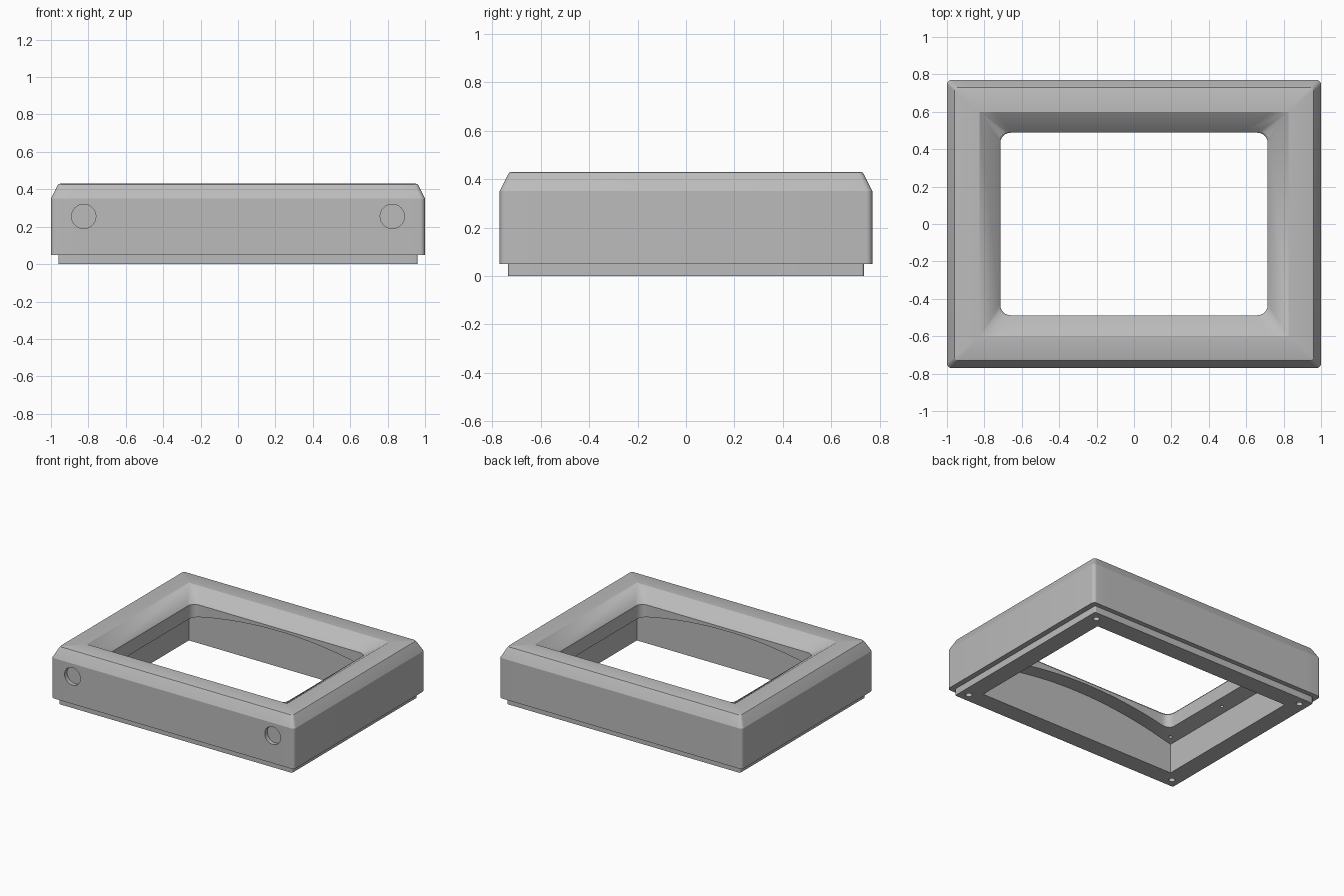
import bpy, bmesh
from math import pi, sin, cos
from mathutils import Matrix, Vector

cube = bpy.data.objects.get("Cube")
if cube:
    bpy.data.objects.remove(cube, do_unlink=True)

# One plain grey plastic
grey = bpy.data.materials.new("plain_grey")
grey.use_nodes = True
grey.diffuse_color = (0.5, 0.5, 0.5, 1)
grey.node_tree.nodes["Principled BSDF"].inputs["Base Color"].default_value = (0.5, 0.5, 0.5, 1)

CORNER_STEPS = 6
LONG_STEPS = 20


def ceiling(x):
    """Arched underside, highest at the middle of the long sides."""
    return 0.33 - 0.16 * x * x


def ring(hx, hy, r):
    """Rounded rectangle outline with the long sides subdivided."""
    pts = []
    for i, (sx, sy) in enumerate([(1, 1), (-1, 1), (-1, -1), (1, -1)]):
        for k in range(CORNER_STEPS + 1):
            a = pi / 2 * (i + k / CORNER_STEPS)
            pts.append((sx * (hx - r) + r * cos(a), sy * (hy - r) + r * sin(a)))
        if i in (0, 2):
            for k in range(1, LONG_STEPS):
                pts.append((sx * (hx - r) * (1 - 2 * k / LONG_STEPS), sy * hy))
    return pts


# Cross-section of the frame: half width, half depth, corner radius, height
section = [
    (0.96, 0.735, 0.01, 0.0),        # bottom lip
    (0.96, 0.735, 0.01, 0.05),
    (1.0, 0.77, 0.025, 0.05),        # outer wall
    (1.0, 0.77, 0.025, 0.35),
    (0.965, 0.735, 0.02, 0.42),      # outer chamfer, softened at the top
    (0.96, 0.73, 0.02, 0.427),
    (0.952, 0.722, 0.02, 0.43),
    (0.825, 0.6, 0.0, 0.43),         # inner slope down to the window
    (0.722, 0.495, 0.06, 0.36),
    (0.715, 0.488, 0.055, 0.35),     # window wall
    (0.715, 0.488, 0.055, ceiling),
    (0.825, 0.6, 0.0, ceiling),      # cavity
    (0.825, 0.6, 0.0, 0.0),
]

bm = bmesh.new()
loops = []
for hx, hy, r, z in section:
    loops.append([bm.verts.new((x, y, z(x) if callable(z) else z))
                  for x, y in ring(hx, hy, r)])
for a, b in zip(loops, loops[1:] + loops[:1]):
    n = len(a)
    for i in range(n):
        j = (i + 1) % n
        bm.faces.new((a[i], a[j], b[j], b[i]))
bmesh.ops.remove_doubles(bm, verts=bm.verts, dist=0.0001)
bmesh.ops.recalc_face_normals(bm, faces=bm.faces)
mesh = bpy.data.meshes.new("bezel_frame")
bm.to_mesh(mesh)
bm.free()
mesh.materials.append(grey)
frame = bpy.data.objects.new("bezel_frame", mesh)
bpy.context.collection.objects.link(frame)

# Cutters for the front recesses and the screw holes underneath
cut = bmesh.new()


def drill(pos, radius, length, axis, sides):
    turn = Vector((0, 0, 1)).rotation_difference(Vector(axis)).to_matrix().to_4x4()
    bmesh.ops.create_cone(cut, cap_ends=True, segments=sides, radius1=radius,
                          radius2=radius, depth=length,
                          matrix=Matrix.Translation(pos) @ turn)


for sx in (-1, 1):
    drill((sx * 0.825, -0.77, 0.255), 0.065, 0.06, (0, 1, 0), 40)
    for sy in (-1, 1):
        drill((sx * 0.895, sy * 0.67, 0), 0.022, 0.24, (0, 0, 1), 20)
    for y in (-0.54, 0, 0.54):
        drill((sx * 0.775, y, ceiling(0.775)), 0.012, 0.1, (0, 0, 1), 16)
cut_mesh = bpy.data.meshes.new("hole_cutter")
cut.to_mesh(cut_mesh)
cut.free()
cut_mesh.materials.append(grey)
cutter = bpy.data.objects.new("hole_cutter", cut_mesh)
bpy.context.collection.objects.link(cutter)
cutter.hide_render = True

boolean = frame.modifiers.new("holes", 'BOOLEAN')
boolean.operation = 'DIFFERENCE'
boolean.solver = 'EXACT'
boolean.object = cutter

bpy.ops.object.select_all(action='DESELECT')
frame.select_set(True)
bpy.context.view_layer.objects.active = frame
bpy.ops.object.modifier_apply(modifier=boolean.name)
bpy.data.objects.remove(cutter, do_unlink=True)
bpy.ops.object.shade_smooth_by_angle(angle=pi / 7)
